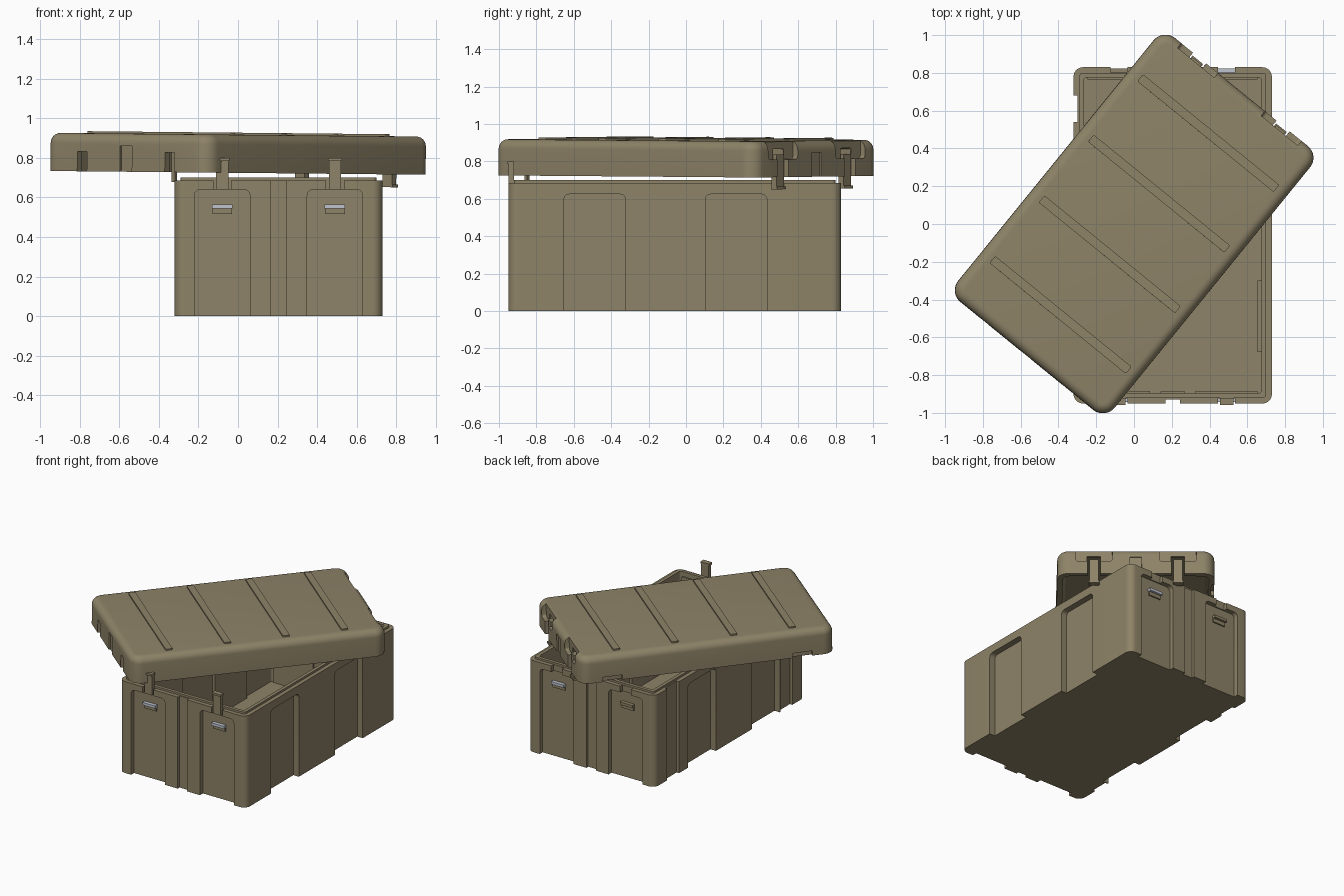
import bpy, bmesh, math
from mathutils import Matrix, Vector

if "Cube" in bpy.data.objects:
    bpy.data.objects.remove(bpy.data.objects["Cube"])


def material(name, rgb):
    m = bpy.data.materials.new(name)
    m.diffuse_color = (*rgb, 1)
    m.use_nodes = True
    m.node_tree.nodes["Principled BSDF"].inputs["Base Color"].default_value = m.diffuse_color
    return m


OLIVE = material("olive drab plastic", (0.27, 0.228, 0.138))
SILVER = material("silver metal", (0.52, 0.55, 0.62))


def to_object(name, bm, mat=OLIVE):
    bmesh.ops.recalc_face_normals(bm, faces=bm.faces)
    me = bpy.data.meshes.new(name)
    bm.to_mesh(me)
    bm.free()
    me.materials.append(mat)
    ob = bpy.data.objects.new(name, me)
    bpy.context.collection.objects.link(ob)
    return ob


def rounded_stack(name, hx, hy, r, layers, seg=8):
    """Rounded rectangle lofted through (inset, z) layers."""
    bm = bmesh.new()
    rings = []
    for inset, z in layers:
        rr = max(r - inset, 0.015)
        cx, cy = hx - inset - rr, hy - inset - rr
        ring = []
        for q, (sx, sy) in enumerate(((1, 1), (-1, 1), (-1, -1), (1, -1))):
            for i in range(seg + 1):
                a = math.pi / 2 * (q + i / seg)
                ring.append(bm.verts.new((sx * cx + rr * math.cos(a), sy * cy + rr * math.sin(a), z)))
        rings.append(ring)
    n = len(rings[0])
    for a, b in zip(rings, rings[1:]):
        for i in range(n):
            bm.faces.new((a[i], a[(i + 1) % n], b[(i + 1) % n], b[i]))
    bm.faces.new(rings[0][::-1])
    bm.faces.new(rings[-1])
    return to_object(name, bm)


def block(name, lo, hi, axis=None, r=0.0, mat=OLIVE):
    """Box from lo to hi; edges parallel to axis may be rounded."""
    lo, hi = Vector(lo), Vector(hi)
    bm = bmesh.new()
    bmesh.ops.create_cube(bm, size=1)
    for v in bm.verts:
        v.co = Vector([(lo[k] + hi[k]) / 2 + v.co[k] * (hi[k] - lo[k]) for k in range(3)])
    if axis is not None:
        edges = [e for e in bm.edges
                 if abs(e.verts[0].co[axis] - e.verts[1].co[axis]) > 1e-6]
        bmesh.ops.bevel(bm, geom=edges, offset=r, segments=5, profile=0.5, affect='EDGES')
    return to_object(name, bm, mat)


def wall_block(axis, sign, wall, u, hw, z0, z1, d_in, d_out=0.1, r=None, name="cutter", mat=OLIVE):
    """Block on a wall: axis 0/1 is the wall normal, u the centre along the wall."""
    a, b = sorted((sign * (wall - d_in), sign * (wall + d_out)))
    if axis == 1:
        lo, hi = (u - hw, a, z0), (u + hw, b, z1)
    else:
        lo, hi = (a, u - hw, z0), (b, u + hw, z1)
    return block(name, lo, hi, axis if r else None, r or 0, mat)


def subtract(ob, cutters):
    for c in cutters:
        m = ob.modifiers.new("cut", 'BOOLEAN')
        m.operation, m.solver, m.object = 'DIFFERENCE', 'EXACT', c
    dg = bpy.context.evaluated_depsgraph_get()
    me = bpy.data.meshes.new_from_object(ob.evaluated_get(dg))
    ob.modifiers.clear()
    ob.data = me
    for c in cutters:
        bpy.data.objects.remove(c)


def smooth(ob):
    bpy.ops.object.select_all(action='DESELECT')
    ob.select_set(True)
    bpy.context.view_layer.objects.active = ob
    bpy.ops.object.shade_smooth_by_angle(angle=math.radians(32))


HX, HY = 0.525, 0.89          # half size of the crate
LATCH = 0.285                 # latch offset from the centre line
END_D, SIDE_D = 0.035, 0.045  # panel depths

# crate: outer shell, recessed panels, inner cavity with matching bulges
crate = rounded_stack("crate_body", HX, HY, 0.05,
                      [(0, 0), (0, 0.685), (0.03, 0.685), (0.03, 0.70)])
cavity = rounded_stack("cavity", HX, HY, 0.07, [(0.055, 0.03), (0.055, 0.9)])
cuts, bulges = [], []
for s in (-1, 1):
    for u in (-LATCH, LATCH):
        cuts.append(wall_block(1, s, HY, u, 0.14, -0.2, 0.64, END_D, r=0.03))
        bulges.append(wall_block(1, s, HY, u, 0.165, -0.2, 0.665, END_D + 0.03))
        cuts.append(wall_block(1, s, HY, u, 0.045, 0.6, 0.9, 0.027))
    cuts.append(wall_block(1, s, HY, 0, 0.039, -0.2, 0.9, 0.022))
    bulges.append(wall_block(1, s, HY, 0, 0.065, -0.2, 0.69, 0.062))
    for u in (-0.428, 0.328):
        cuts.append(wall_block(0, s, HX, u, 0.165, -0.2, 0.625, SIDE_D, r=0.03))
        bulges.append(wall_block(0, s, HX, u, 0.19, -0.2, 0.65, SIDE_D + 0.03))
for u in (-0.67, 0.67):       # hinge notches on the left wall
    cuts.append(wall_block(0, -1, HX, u, 0.07, -0.2, 0.9, 0.02))
subtract(cavity, bulges)
subtract(crate, cuts + [cavity])
body_parts = [crate]

# standing latch straps at the front, catch bars on both ends
for u in (-LATCH, LATCH):
    body_parts.append(wall_block(1, -1, HY, u, 0.031, 0.64, 0.80, 0.03, 0.0, name="latch_strap"))
    body_parts.append(wall_block(1, -1, HY, u, 0.036, 0.785, 0.80, 0.03, 0.008, name="latch_strap_tip"))
    for s in (-1, 1):
        m = OLIVE if (s > 0 and u < 0) else SILVER
        body_parts.append(wall_block(1, s, HY, u, 0.052, 0.543, 0.563, END_D + 0.005, -0.008,
                                     name="catch_bar", mat=m))
        body_parts.append(wall_block(1, s, HY, u, 0.05, 0.515, 0.543, END_D + 0.005, -0.025,
                                     name="catch_plate"))
for ob in body_parts:
    ob.matrix_world = Matrix.Translation((0.205, -0.06, 0))

# lid: hollow shell with rounded top edge, local z = 0 at its lower rim
LX, LY, LZ = 0.533, 0.90, 0.193
R = 0.05
top = [(R * (1 - math.cos(a)), LZ - R + R * math.sin(a))
       for a in [math.pi / 2 * i / 6 for i in range(7)]]
lid = rounded_stack("lid_shell", LX, LY, 0.08, [(0, 0)] + top)
cuts = [rounded_stack("lid_cavity", LX, LY, 0.09, [(0.038, -0.2), (0.038, LZ - 0.05), (0.06, LZ - 0.035)])]
for u in (-LATCH, LATCH):
    cuts.append(wall_block(1, 1, LY, u, 0.125, 0.095, 0.4, 0.032, r=0.02))   # latch pockets
    cuts.append(wall_block(1, 1, LY, u, 0.045, -0.1, 0.15, 0.05))            # strap slots
    cuts.append(wall_block(1, -1, LY, u, 0.031, -0.1, 0.10, 0.05))
for u in (-0.67, 0.67):                                                      # hinge notches
    cuts.append(wall_block(0, -1, LX, u, 0.07, -0.1, 0.035, 0.02))
for s in (-1, 1):                                                            # centre grooves
    cuts.append(wall_block(1, s, LY, 0, 0.039, -0.1, 0.13, 0.012))
subtract(lid, cuts)
lid_parts = [lid]

# raised ribs across the lid
for y in (-0.62, -0.207, 0.207, 0.62):
    lid_parts.append(block("lid_rib", (-0.465, y - 0.024, LZ - 0.01), (0.465, y + 0.024, LZ + 0.01), 2, 0.008))
# hanging straps on the far end, small hooks on the near end
for u in (-LATCH, LATCH):
    lid_parts.append(wall_block(1, 1, LY, u, 0.031, -0.065, 0.12, 0.055, -0.02, name="hanging_strap"))
    lid_parts.append(wall_block(1, 1, LY, u, 0.036, -0.065, -0.05, 0.055, -0.012, name="hanging_strap_tip"))
lid_parts.append(wall_block(1, -1, LY, LATCH, 0.012, -0.05, 0.11, 0.045, -0.03, name="lid_hook"))

pose = (Matrix.Translation((0, 0, 0.724)) @ Matrix.Rotation(0.010, 4, 'Y')
        @ Matrix.Rotation(math.radians(-39.1), 4, 'Z'))
for ob in lid_parts:
    ob.matrix_world = pose
for ob in body_parts + lid_parts:
    smooth(ob)
